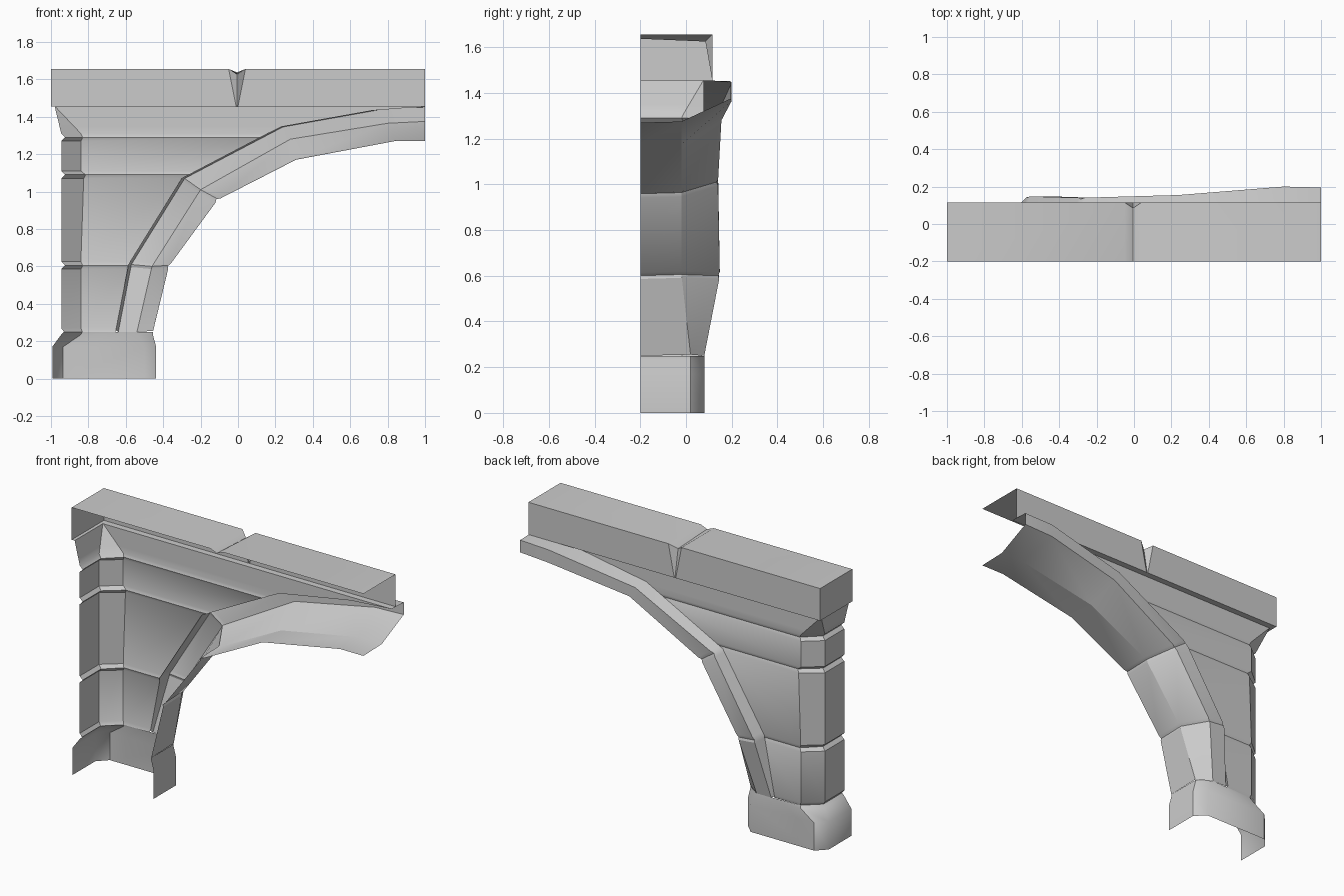
import bpy, bmesh

if "Cube" in bpy.data.objects:
    bpy.data.objects.remove(bpy.data.objects["Cube"])

FRONT = -0.2   # open mirror plane of the shell
WALL = 0.076   # back of the wall
TOP = 1.455    # underside of the beam
FLARE = 1.31   # height where the post starts to lean out


def loft(name, strips, angle=0.5):
    """Skin each list of point rows into one smooth-by-angle open shell facing the back."""
    bm = bmesh.new()
    for rows in strips:
        grid = [[bm.verts.new(p) for p in row] for row in rows]
        for a, b in zip(grid, grid[1:]):
            for i in range(len(a) - 1):
                bm.faces.new((a[i], a[i + 1], b[i + 1], b[i]))
    bmesh.ops.remove_doubles(bm, verts=bm.verts, dist=0.0005)
    bmesh.ops.recalc_face_normals(bm, faces=bm.faces)
    if sum(f.normal.y * f.calc_area() for f in bm.faces) < 0:
        bmesh.ops.reverse_faces(bm, faces=bm.faces)
    me = bpy.data.meshes.new(name)
    bm.to_mesh(me)
    bm.free()
    ob = bpy.data.objects.new(name, me)
    bpy.context.collection.objects.link(ob)
    bpy.ops.object.select_all(action='DESELECT')
    ob.select_set(True)
    bpy.context.view_layer.objects.active = ob
    bpy.ops.object.shade_smooth_by_angle(angle=angle)
    return ob


def mix(a, b, t):
    return tuple(p + (q - p) * t for p, q in zip(a, b))


# Arch stations: outer edge (x, z), middle edge, inner edge, depth of inner and outer edges
stations = [
    ((-0.64, 0.25), (-0.54, 0.25), (-0.455, 0.25), 0.02, 0.08),
    ((-0.57, 0.61), (-0.46, 0.60), (-0.37, 0.60), -0.02, 0.148),
    ((-0.285, 1.07), (-0.20, 1.01), (-0.11, 0.955), -0.02, 0.14),
    ((0.24, 1.345), (0.28, 1.28), (0.31, 1.17), -0.02, 0.155),
    ((0.80, 1.445), (0.80, 1.365), (0.84, 1.27), -0.02, 0.20),
    ((1.00, 1.451), (1.00, 1.375), (1.00, 1.27), -0.02, 0.195),
]


def outer_x(z):
    """Outer edge of the arch at height z, where the wall stops."""
    for (a, *_), (b, *_) in zip(stations, stations[1:]):
        if z <= b[1]:
            return a[0] + (b[0] - a[0]) * (z - a[1]) / (b[1] - a[1]) - 0.015
    return 1.0


# Arch rib, with a shallow block joint at the lower stations
def rib_row(o, m, i, yi, yo, dent=0.0):
    i = mix(i, o, dent * 5)
    yo -= dent
    z = min(o[1] + 0.012, TOP)
    return [(i[0], FRONT, i[1]), (i[0], yi, i[1] + 0.005), (m[0], yo, m[1]),
            (o[0], yo, o[1]), (o[0] - 0.02 * (o[0] < 0.9), WALL, z)]


def between(a, b, t):
    return [mix(a[k], b[k], t) for k in range(3)] + [a[3] + (b[3] - a[3]) * t, a[4] + (b[4] - a[4]) * t]


rib = []
for n, s in enumerate(stations):
    if n in (1, 2):
        rib.append(rib_row(*between(stations[n - 1], s, 0.96)))
        rib.append(rib_row(*s, dent=0.007))
        rib.append(rib_row(*between(s, stations[n + 1], 0.04)))
    else:
        rib.append(rib_row(*s))
loft("arch_rib", [rib], 0.42)


# Post and spandrel wall: stacked blocks with pinched joints and a flared top
def wall_row(z, d=0.0, cut=0.84):
    return [(-0.945 + d, FRONT, z), (-0.945 + d, -0.01 - d * 0.5, z),
            (-cut + d * 0.5, WALL - d * 0.4, z), (outer_x(z), WALL - d * 0.4, z)]


wall = [wall_row(0.25, 0.015), wall_row(0.27)]
for joint, cut in ((0.605, 0.84), (1.09, 0.825), (1.29, 0.84)):
    wall += [wall_row(joint - 0.02, 0, cut), wall_row(joint, 0.02, cut), wall_row(joint + 0.02)]
low = wall[-1]
for t in (0.25, 0.5, 0.7, 0.85, 0.96, 1.0):  # cut corner closes to a point
    z = FLARE + (TOP - FLARE) * t
    wall.append([mix(low[0], (-0.98, FRONT, TOP), t), mix(low[1], (-0.98, WALL, TOP), t),
                 mix(low[2], (-0.978, WALL, TOP), t), (outer_x(z), WALL, z)])
loft("post_and_wall", [wall], 0.6)

# Base block with cut corners and sloping top
foot = [(-0.993, FRONT), (-0.993, 0.02), (-0.935, 0.08), (-0.5, 0.08), (-0.438, 0.02), (-0.438, FRONT)]
neck = [(-0.945, FRONT), (-0.945, -0.005), (-0.84, WALL), (-0.535, 0.08), (-0.455, 0.02), (-0.455, FRONT)]
pinch = [(-0.93, FRONT), (-0.93, -0.018), (-0.833, 0.07), (-0.54, 0.08), (-0.455, 0.02), (-0.455, FRONT)]
loft("base_block", [[[(x, y, z) for x, y in pts]
                     for pts, z in ((foot, 0), (foot, 0.17), (neck, 0.235), (pinch, 0.25))]], 0.8)


# Top beam with a chipped groove, closed on the left end
def beam_row(x, chip=0, low_x=None):
    low = x if low_x is None else low_x
    return [(x, FRONT, 1.655 - 0.018 * chip), (x, 0.115 - 0.03 * chip, 1.655 - 0.03 * chip),
            (low, 0.115, TOP), (max(low, -0.98), WALL, TOP)]


end = [[(-1, FRONT, 1.655), (-1, 0.115, 1.655)], [(-1, FRONT, TOP), (-1, 0.115, TOP)],
       [(-0.98, FRONT, TOP), (-0.98, WALL, TOP)]]
loft("top_beam", [[beam_row(-1), beam_row(-0.05, 0, -0.01), beam_row(-0.005, 1),
                   beam_row(0.04, 0, 0.0), beam_row(1)], end], 0.6)
